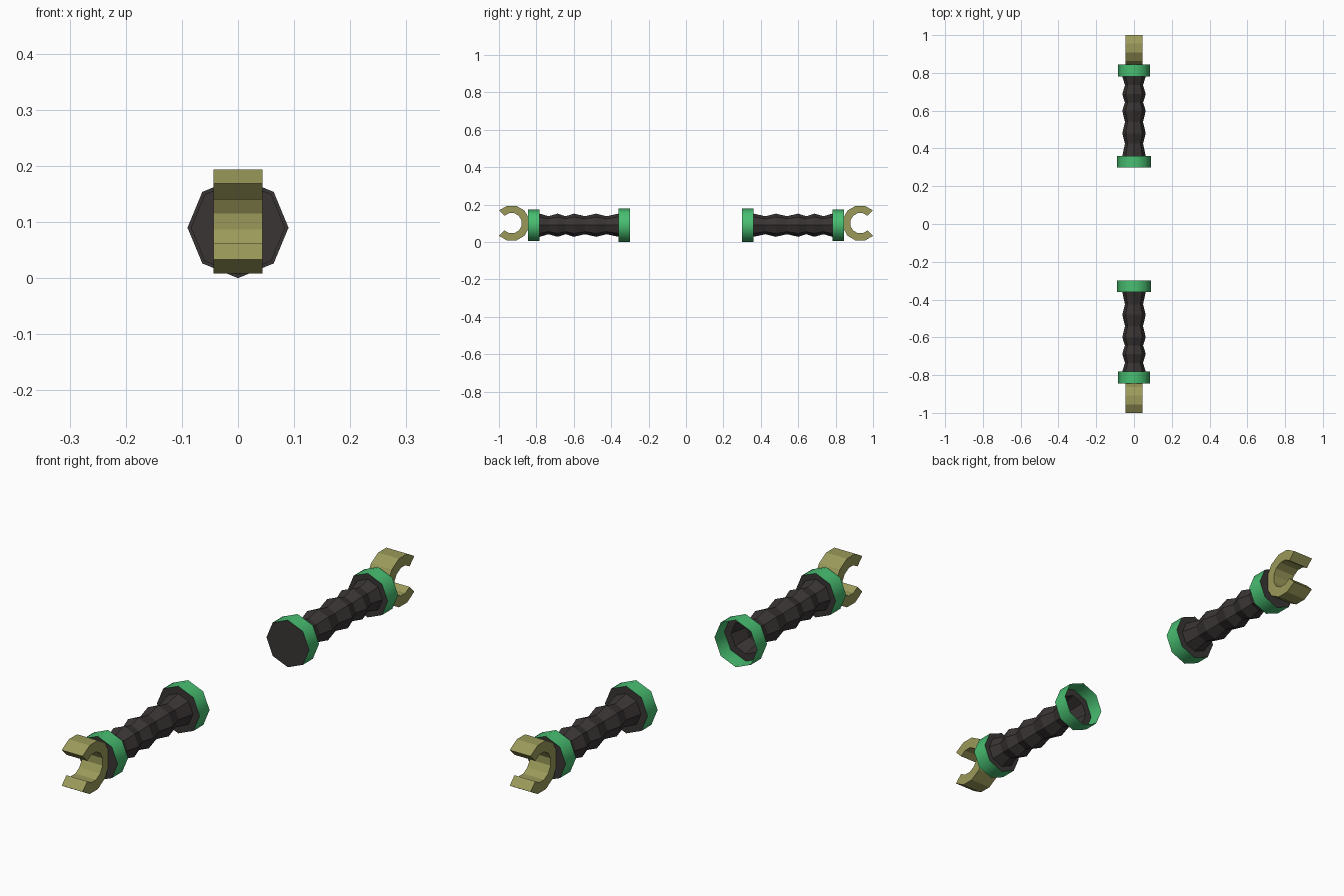
import bpy, bmesh, math

if "Cube" in bpy.data.objects:
    bpy.data.objects.remove(bpy.data.objects["Cube"], do_unlink=True)

AXIS_Z = 0.09   # height of the arm axis
SIDES = 8


def material(name, rgb):
    m = bpy.data.materials.new(name)
    m.use_nodes = True
    m.diffuse_color = (*rgb, 1)
    bsdf = next(n for n in m.node_tree.nodes if n.type == 'BSDF_PRINCIPLED')
    bsdf.inputs["Base Color"].default_value = (*rgb, 1)
    bsdf.inputs["Roughness"].default_value = 0.7
    return m


DARK = material("dark grey", (0.042, 0.035, 0.035))
GREEN = material("green", (0.065, 0.515, 0.165))
OLIVE = material("olive", (0.328, 0.323, 0.102))


def finish(name, bm, mat, turn, smooth=False):
    mesh = bpy.data.meshes.new(name)
    bm.to_mesh(mesh)
    bm.free()
    mesh.materials.append(mat)
    ob = bpy.data.objects.new(name, mesh)
    bpy.context.collection.objects.link(ob)
    ob.rotation_euler.z = turn
    if smooth:
        bpy.ops.object.select_all(action='DESELECT')
        ob.select_set(True)
        bpy.context.view_layer.objects.active = ob
        bpy.ops.object.shade_smooth_by_angle(angle=math.radians(50))
    return ob


def ring(bm, y, r):
    return [bm.verts.new((r * math.cos(a), y, AXIS_Z + r * math.sin(a)))
            for a in (2 * math.pi * k / SIDES for k in range(SIDES))]


def lathe(name, profile, mat, turn, smooth=False):
    """Eight-sided tube around the y axis from (y, radius) points."""
    bm = bmesh.new()
    rings = [ring(bm, y, r) for y, r in profile]
    for a, b in zip(rings, rings[1:]):
        for k in range(SIDES):
            n = (k + 1) % SIDES
            bm.faces.new((a[k], b[k], b[n], a[n]))
    return finish(name, bm, mat, turn, smooth)


def disc(name, y, r, mat, turn, outward):
    bm = bmesh.new()
    vs = ring(bm, y, r)
    bm.faces.new(vs[::-1] if outward else vs)
    return finish(name, bm, mat, turn)


def claw(name, turn):
    """C-shaped clip, open away from the arm."""
    cy, cz, outer, inner, half, steps = 0.932, 0.101, 0.096, 0.055, 0.044, 9
    bm = bmesh.new()
    loops = []
    for i in range(steps + 1):
        a = math.radians(45 + 30 * i)
        loops.append([bm.verts.new((x, cy + r * math.cos(a), cz + r * math.sin(a)))
                      for x, r in ((-half, outer), (half, outer),
                                   (half, inner), (-half, inner))])
    for a, b in zip(loops, loops[1:]):
        for k in range(4):
            n = (k + 1) % 4
            bm.faces.new((a[k], a[n], b[n], b[k]))
    bm.faces.new(loops[0][::-1])
    bm.faces.new(loops[-1])
    bmesh.ops.recalc_face_normals(bm, faces=bm.faces)
    return finish(name, bm, OLIVE, turn)


# Ribbed arm: flat collars at both ends with alternating wide and narrow rings
WIDE, NARROW = 0.062, 0.048
ARM = [(0.36, 0.09), (0.36, WIDE), (0.425, NARROW), (0.48, WIDE), (0.54, NARROW),
       (0.60, WIDE), (0.643, NARROW), (0.687, WIDE), (0.735, NARROW),
       (0.782, WIDE), (0.782, 0.084)]

for side, turn in (("back", 0.0), ("front", math.pi)):
    lathe(side + "_ribbed_arm", ARM, DARK, turn)
    lathe(side + "_shoulder_cuff", [(0.30, 0.09), (0.36, 0.09)], GREEN, turn, True)
    lathe(side + "_wrist_cuff", [(0.782, 0.084), (0.845, 0.084)], GREEN, turn, True)
    disc(side + "_wrist_cap", 0.845, 0.084, DARK, turn, True)
    claw(side + "_claw", turn)

# Only the back arm is closed at the shoulder
disc("back_shoulder_cap", 0.30, 0.09, DARK, 0.0, False)
